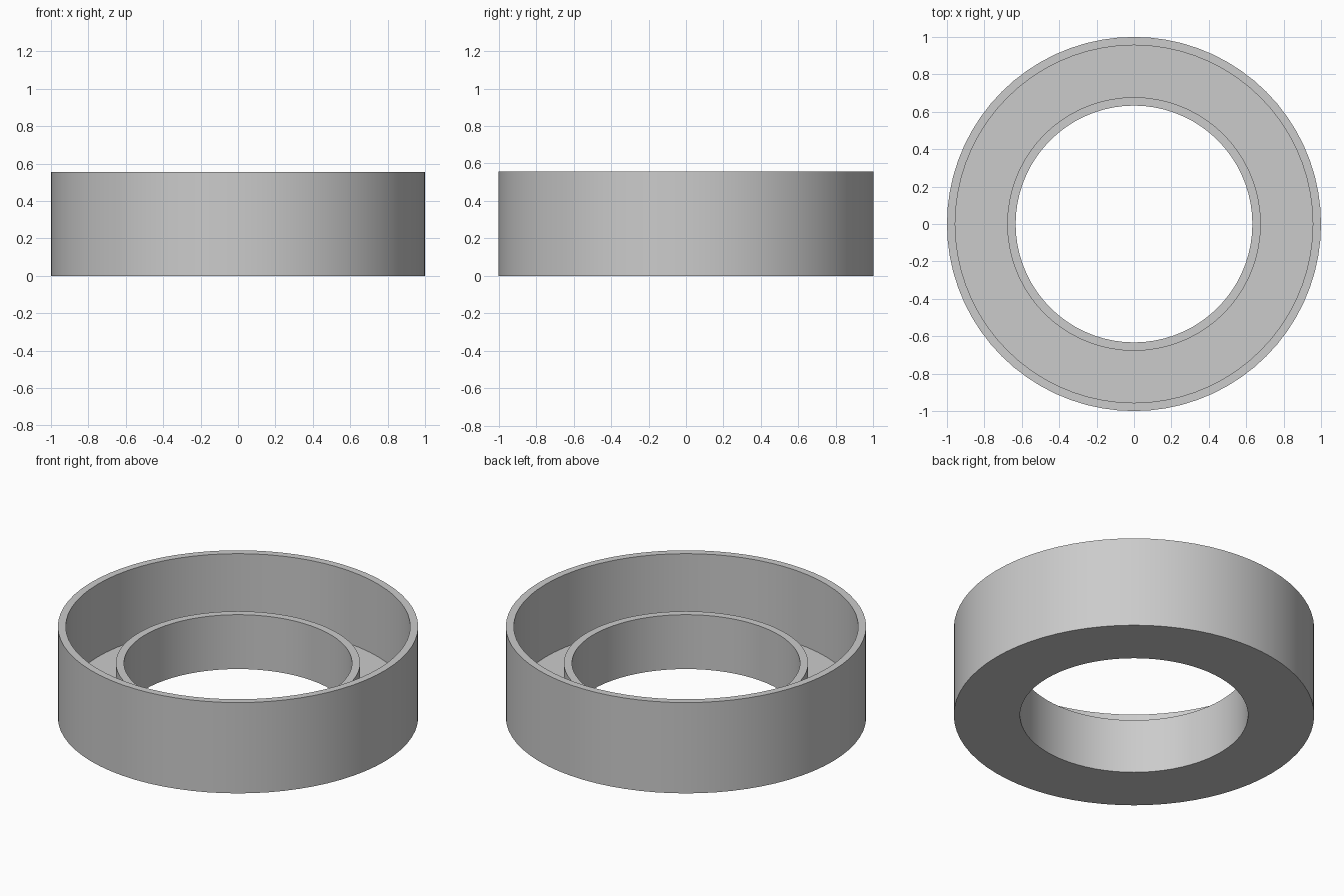
import bpy, bmesh, math

cube = bpy.data.objects.get("Cube")
if cube:
    bpy.data.objects.remove(cube, do_unlink=True)

SEGMENTS = 72

# Single plain grey
grey = bpy.data.materials.new("plain_grey")
grey.use_nodes = True
colour = (0.6, 0.6, 0.6, 1)
grey.diffuse_color = colour
grey.node_tree.nodes["Principled BSDF"].inputs["Base Color"].default_value = colour

# Cross-section (radius, height): tall outer wall, floor, short inner wall
hole, inner, outer, rim = 0.633, 0.678, 0.956, 1.0
floor, low, high = 0.111, 0.333, 0.556
profile = [(hole, 0), (rim, 0), (rim, high), (outer, high),
           (outer, floor), (inner, floor), (inner, low), (hole, low)]

# Ring-shaped tray: the closed section swept around z
bm = bmesh.new()
rings = []
for i in range(SEGMENTS):
    a = math.tau * i / SEGMENTS
    rings.append([bm.verts.new((r * math.cos(a), r * math.sin(a), z))
                  for r, z in profile])
for i, ring in enumerate(rings):
    following = rings[(i + 1) % SEGMENTS]
    for j in range(len(profile)):
        k = (j + 1) % len(profile)
        bm.faces.new((ring[j], following[j], following[k], ring[k]))
bmesh.ops.recalc_face_normals(bm, faces=bm.faces[:])
mesh = bpy.data.meshes.new("ring_tray")
bm.to_mesh(mesh)
bm.free()
mesh.materials.append(grey)

tray = bpy.data.objects.new("ring_tray", mesh)
bpy.context.collection.objects.link(tray)
bpy.context.view_layer.objects.active = tray
tray.select_set(True)
bpy.ops.object.shade_smooth_by_angle(angle=math.radians(30))
